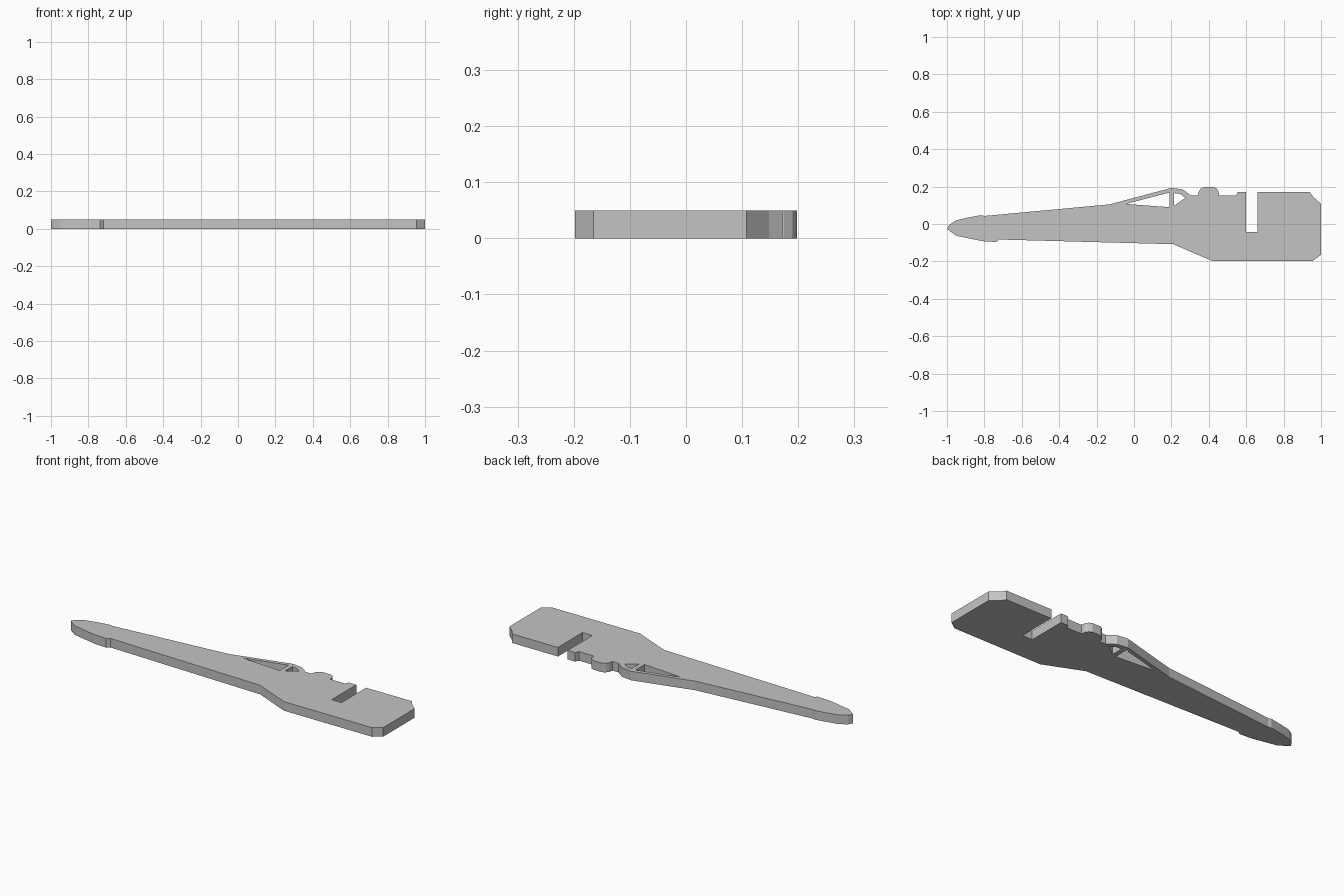
import bpy
import bmesh

THICKNESS = 0.05

cube = bpy.data.objects.get("Cube")
if cube:
    bpy.data.objects.remove(cube, do_unlink=True)

grey = bpy.data.materials.new("light grey")
grey.use_nodes = True
colour = (0.55, 0.55, 0.55, 1)
grey.diffuse_color = colour
grey.node_tree.nodes["Principled BSDF"].inputs["Base Color"].default_value = colour

# Upper edge, from the pointed tip to the wide end
tip = [(-1, -.025), (-.985, -.002), (-.95, .02), (-.89, .034), (-.82, .047), (-.80, .043)]
arched_guard = [(-.13, .105), (.2, .193), (.26, .185), (.305, .152)]
rounded_bump = [(.34, .152), (.347, .175), (.358, .19), (.375, .198),
                (.425, .198), (.442, .19), (.452, .175), (.455, .152)]
notch = [(.545, .152), (.555, .172), (.6, .172), (.6, -.042), (.66, -.042), (.66, .172)]
wide_end = [(.94, .172), (.955, .148), (1, .108), (1, -.165), (.955, -.198)]
# Lower edge, back to the tip
underside = [(.42, -.198), (.33, -.16), (.21, -.108), (-.72, -.083), (-.738, -.096),
             (-.81, -.092), (-.95, -.063), (-.985, -.038)]
outline = tip + arched_guard + rounded_bump + notch + wide_end + underside

# Two openings separated by a thin strut
long_opening = [(-.042, .108), (.19, .168), (.19, .09), (-.015, .105)]
small_opening = [(.215, .165), (.245, .161), (.275, .14), (.215, .098)]


def flat_plate(name, loops, thickness):
    """Fill closed loops (inner ones become holes) and thicken them."""
    curve = bpy.data.curves.new(name, "CURVE")
    curve.dimensions = "2D"
    curve.fill_mode = "BOTH"
    curve.extrude = thickness / 2
    for loop in loops:
        spline = curve.splines.new("POLY")
        spline.points.add(len(loop) - 1)
        for point, (x, y) in zip(spline.points, loop):
            point.co = (x, y, 0, 1)
        spline.use_cyclic_u = True
    source = bpy.data.objects.new(name + "_outline", curve)
    bpy.context.collection.objects.link(source)
    depsgraph = bpy.context.evaluated_depsgraph_get()
    mesh = bpy.data.meshes.new_from_object(source.evaluated_get(depsgraph))
    bpy.data.objects.remove(source, do_unlink=True)

    # Weld caps to walls, keep facets flat and rest the plate on the ground
    bm = bmesh.new()
    bm.from_mesh(mesh)
    bmesh.ops.remove_doubles(bm, verts=bm.verts, dist=0.0001)
    bmesh.ops.recalc_face_normals(bm, faces=bm.faces)
    bmesh.ops.translate(bm, verts=bm.verts, vec=(0, 0, thickness / 2))
    for face in bm.faces:
        face.smooth = False
        face.material_index = 0
    bm.to_mesh(mesh)
    bm.free()
    mesh.materials.clear()
    mesh.materials.append(grey)
    plate = bpy.data.objects.new(name, mesh)
    bpy.context.collection.objects.link(plate)
    return plate


flat_plate("body_plate", [outline, long_opening, small_opening], THICKNESS)
